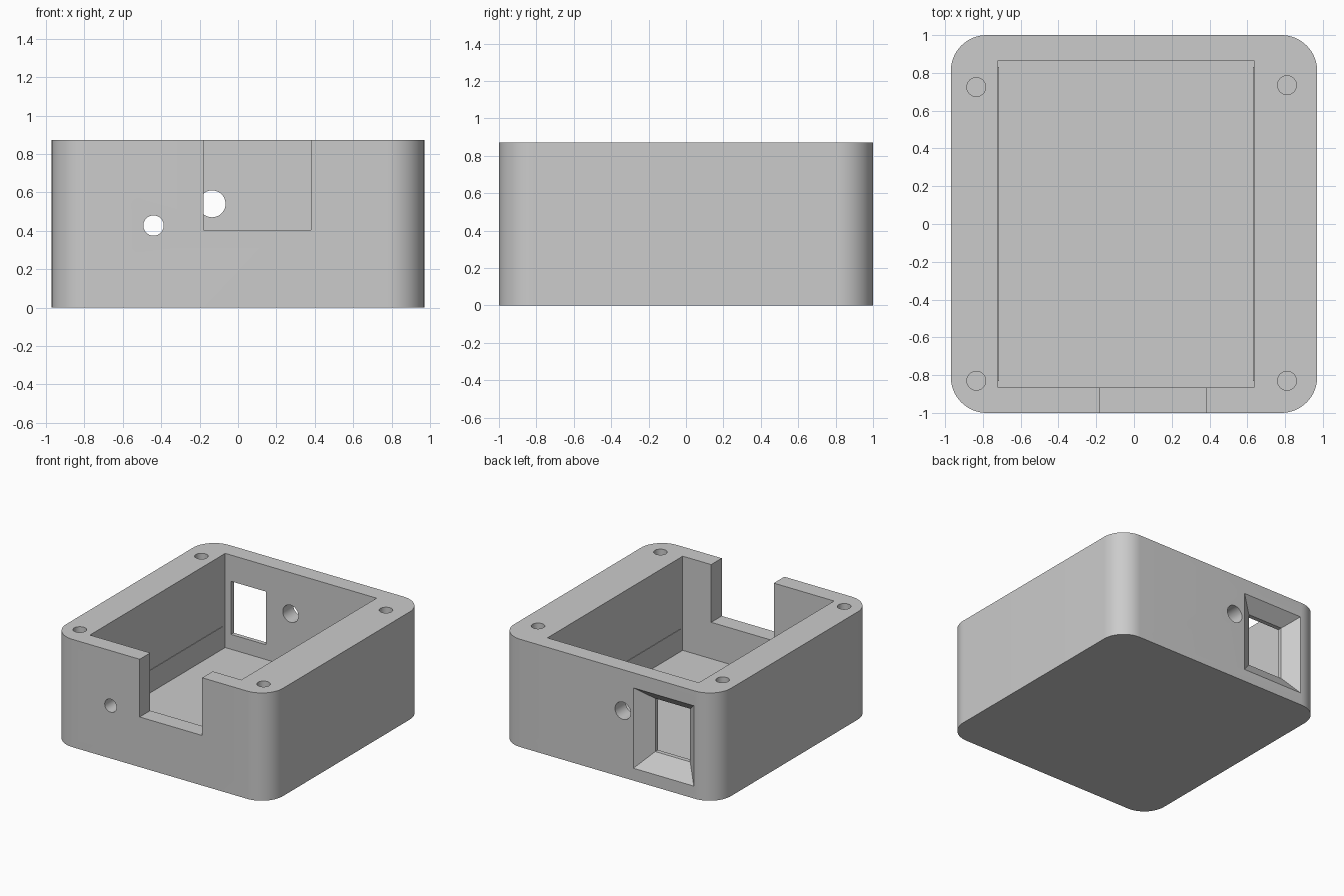
import bpy, bmesh, math
from mathutils import Matrix, Vector

cube = bpy.data.objects.get("Cube")
if cube:
    bpy.data.objects.remove(cube, do_unlink=True)

W, D, H = 0.97, 1.0, 0.872      # half width, half depth, height
R = 0.19                        # corner radius
FLOOR = 0.11
CX0, CX1, CY = -0.72, 0.635, 0.865   # cavity limits

gray = bpy.data.materials.new("plain gray")
gray.use_nodes = True
gray.diffuse_color = (0.6, 0.6, 0.6, 1)
gray.node_tree.nodes["Principled BSDF"].inputs["Base Color"].default_value = gray.diffuse_color


def make_object(name, bm):
    bmesh.ops.recalc_face_normals(bm, faces=bm.faces)
    mesh = bpy.data.meshes.new(name)
    bm.to_mesh(mesh)
    bm.free()
    mesh.materials.append(gray)
    obj = bpy.data.objects.new(name, mesh)
    bpy.context.collection.objects.link(obj)
    return obj


def box(name, x0, x1, y0, y1, z0, z1):
    bm = bmesh.new()
    size = Matrix.Diagonal((x1 - x0, y1 - y0, z1 - z0, 1))
    centre = Matrix.Translation(((x0 + x1) / 2, (y0 + y1) / 2, (z0 + z1) / 2))
    bmesh.ops.create_cube(bm, size=1, matrix=centre @ size)
    return make_object(name, bm)


def cylinder(name, centre, radius, length, along_y=False):
    bm = bmesh.new()
    turn = Matrix.Rotation(math.pi / 2, 4, "X") if along_y else Matrix.Identity(4)
    bmesh.ops.create_cone(bm, cap_ends=True, segments=40, radius1=radius, radius2=radius,
                          depth=length, matrix=Matrix.Translation(centre) @ turn)
    return make_object(name, bm)


def cut(target, cutter):
    mod = target.modifiers.new("cut", "BOOLEAN")
    mod.operation = "DIFFERENCE"
    mod.solver = "EXACT"
    mod.object = cutter
    bpy.context.view_layer.objects.active = target
    bpy.ops.object.modifier_apply(modifier=mod.name)
    bpy.data.objects.remove(cutter, do_unlink=True)


# Rounded block
bm = bmesh.new()
outline = []
for i, (sx, sy) in enumerate([(1, 1), (-1, 1), (-1, -1), (1, -1)]):
    for k in range(17):
        a = math.pi / 2 * (i + k / 16)
        outline.append(bm.verts.new((sx * (W - R) + R * math.cos(a),
                                     sy * (D - R) + R * math.sin(a), 0)))
base = bm.faces.new(outline)
top = bmesh.ops.extrude_face_region(bm, geom=[base])
bmesh.ops.translate(bm, vec=Vector((0, 0, H)),
                    verts=[v for v in top["geom"] if isinstance(v, bmesh.types.BMVert)])
case = make_object("case_body", bm)

# Open cavity and front notch
cut(case, box("cavity_cutter", CX0, CX1, -CY, CY, FLOOR, H + 0.1))
cut(case, box("notch_cutter", -0.18, 0.38, -D - 0.1, -CY + 0.05, 0.405, H + 0.1))

# Round ports in the front and back walls
cut(case, cylinder("front_port_cutter", (-0.44, -0.93, 0.427), 0.053, 0.3, True))
cut(case, cylinder("back_port_cutter", (-0.135, 0.93, 0.54), 0.07, 0.3, True))

# Back window: straight opening with a flared outer recess
cut(case, box("window_cutter", -0.668, -0.355, CY - 0.1, D + 0.1, 0.23, 0.66))
bm = bmesh.new()
rings = []
for y, x0, x1, z0, z1 in [(D - 0.1, -0.668, -0.355, 0.23, 0.66),
                          (D, -0.77, -0.23, 0.1, 0.75),
                          (D + 0.05, -0.77, -0.23, 0.1, 0.75)]:
    rings.append([bm.verts.new((x, y, z)) for x, z in
                  ((x0, z0), (x1, z0), (x1, z1), (x0, z1))])
for a, b in zip(rings, rings[1:]):
    for i in range(4):
        j = (i + 1) % 4
        bm.faces.new((a[i], a[j], b[j], b[i]))
bm.faces.new(rings[0])
bm.faces.new(rings[-1])
cut(case, make_object("flare_cutter", bm))

# Screw holes in the rim
for x, y in [(-0.835, 0.725), (0.81, 0.735), (-0.835, -0.83), (0.81, -0.83)]:
    cut(case, cylinder("screw_cutter", (x, y, H), 0.05, 0.8))

# Smooth rounded corners with crisp edges
bpy.ops.object.select_all(action="DESELECT")
case.select_set(True)
bpy.context.view_layer.objects.active = case
bpy.ops.object.shade_smooth_by_angle(angle=math.radians(30))

# Fine ridges along the inner side walls
for name, x in [("right_inner_ridge", CX0), ("left_inner_ridge", CX1)]:
    box(name, x - 0.004, x + 0.004, -0.83, 0.83, 0.285, 0.295)
